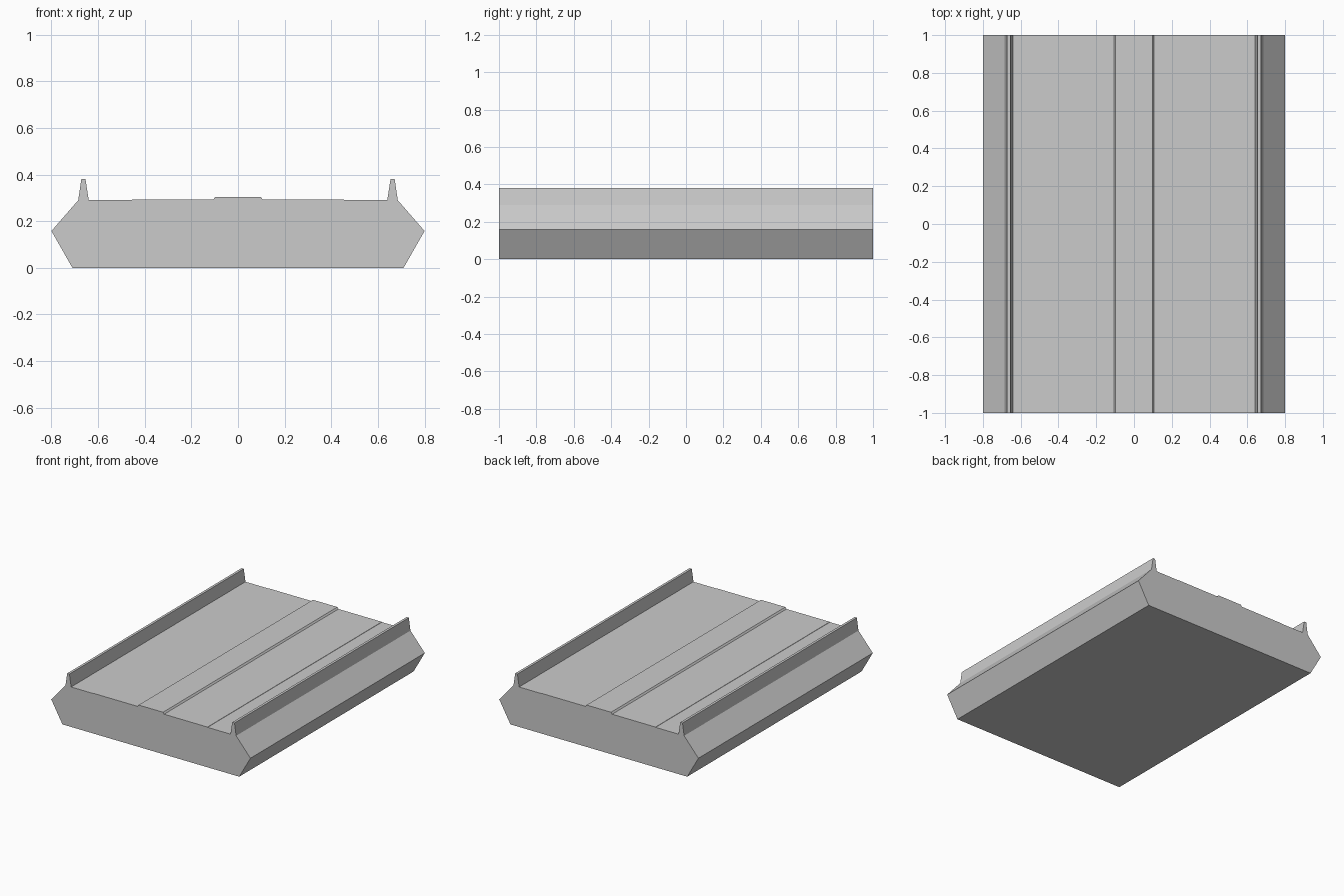
import bpy
import bmesh

cube = bpy.data.objects.get("Cube")
if cube:
    bpy.data.objects.remove(cube, do_unlink=True)

# Single concrete grey
concrete = bpy.data.materials.new("concrete_grey")
concrete.use_nodes = True
colour = (0.6, 0.6, 0.6, 1)
concrete.diffuse_color = colour
concrete.node_tree.nodes["Principled BSDF"].inputs["Base Color"].default_value = colour

# Right half of the cross-section, from the bottom edge up to the centre strip
half = [
    (0.71, 0), (0.80, 0.158), (0.685, 0.29),        # sloping flank
    (0.672, 0.38), (0.654, 0.38), (0.64, 0.29),     # parapet
    (0.456, 0.29), (0.455, 0.292),                  # faint deck step
    (0.107, 0.292), (0.098, 0.304),                 # centre strip
]
outline = half + [(-x, z) for x, z in reversed(half)]

# Sweep the cross-section along y
bm = bmesh.new()
front = bm.faces.new([bm.verts.new((x, -1, z)) for x, z in outline])
swept = bmesh.ops.extrude_face_region(bm, geom=[front], use_keep_orig=True)
moved = [v for v in swept["geom"] if isinstance(v, bmesh.types.BMVert)]
bmesh.ops.translate(bm, verts=moved, vec=(0, 2, 0))
bmesh.ops.recalc_face_normals(bm, faces=bm.faces)

mesh = bpy.data.meshes.new("bridge_deck")
bm.to_mesh(mesh)
bm.free()
mesh.materials.append(concrete)
deck = bpy.data.objects.new("bridge_deck", mesh)
bpy.context.collection.objects.link(deck)
